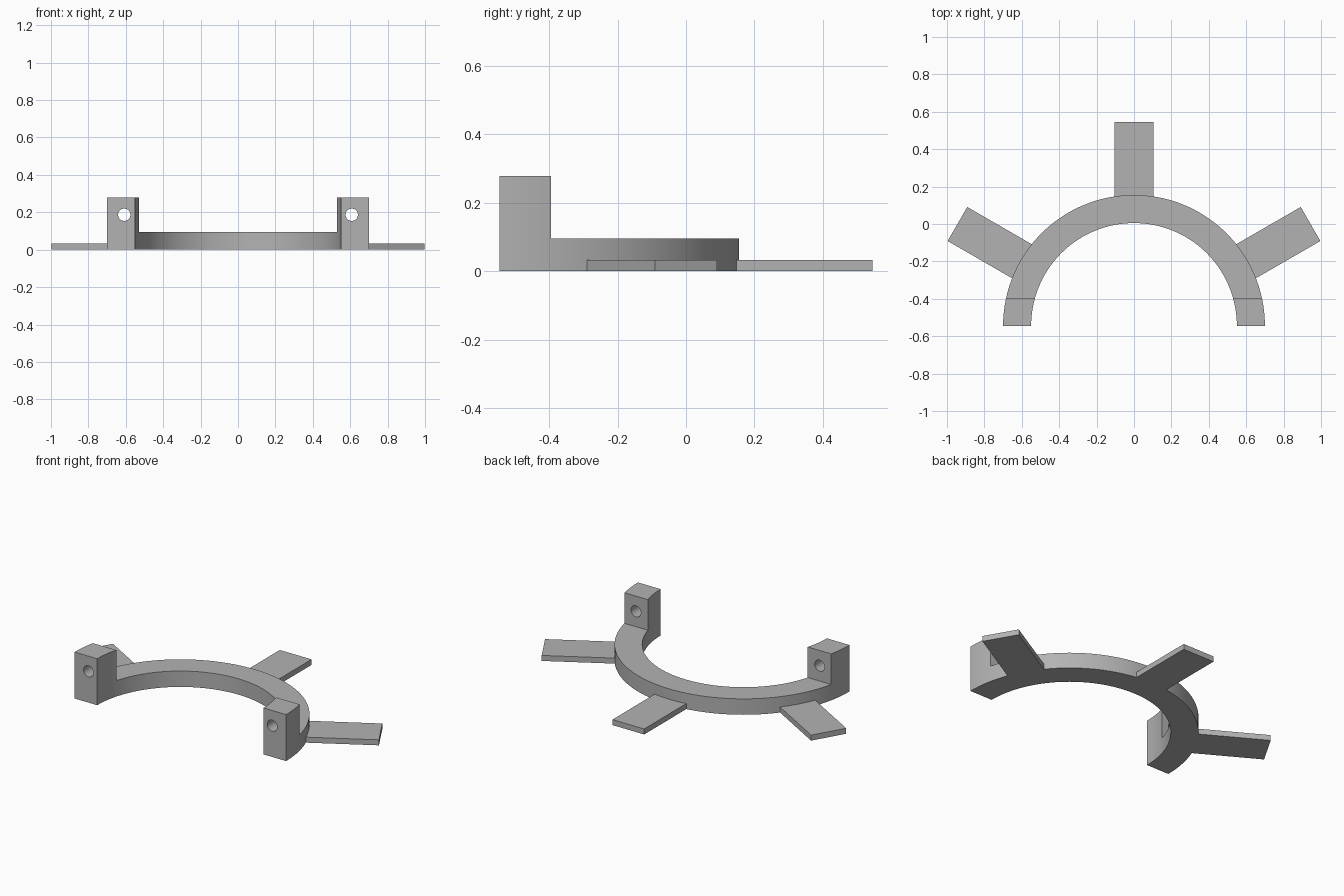
import bpy, bmesh
from math import sin, cos, pi, radians
from mathutils import Matrix, Vector

cube = bpy.data.objects.get("Cube")
if cube:
    bpy.data.objects.remove(cube, do_unlink=True)

CENTRE = Vector((0, -0.545, 0))      # centre of the half ring
R_IN, R_OUT = 0.55, 0.70
RING_H, POST_H, POST_D = 0.095, 0.278, 0.15
TAB_W, TAB_H, TAB_END = 0.21, 0.033, 1.09
SEGMENTS = 72

grey = bpy.data.materials.new("plain grey")
grey.use_nodes = True
grey.diffuse_color = (0.45, 0.45, 0.45, 1)
grey.node_tree.nodes["Principled BSDF"].inputs["Base Color"].default_value = grey.diffuse_color


def finish(name, bm):
    bmesh.ops.recalc_face_normals(bm, faces=bm.faces)
    mesh = bpy.data.meshes.new(name)
    bm.to_mesh(mesh)
    bm.free()
    mesh.materials.append(grey)
    obj = bpy.data.objects.new(name, mesh)
    bpy.context.collection.objects.link(obj)
    return obj


def box(name, low, high, turn=0.0):
    """Box between two corners, turned about the ring centre."""
    low, high = Vector(low), Vector(high)
    bm = bmesh.new()
    bmesh.ops.create_cube(bm, size=1)
    place = (Matrix.Translation(CENTRE) @ Matrix.Rotation(turn, 4, 'Z')
             @ Matrix.Translation((low + high) / 2) @ Matrix.Diagonal((*(high - low), 1)))
    bm.transform(place)
    return finish(name, bm)


def select_only(obj):
    bpy.ops.object.select_all(action='DESELECT')
    obj.select_set(True)
    bpy.context.view_layer.objects.active = obj


def cut(obj, cutter):
    mod = obj.modifiers.new("cut", 'BOOLEAN')
    mod.operation, mod.solver, mod.object = 'DIFFERENCE', 'EXACT', cutter
    cutter.hide_render = True
    select_only(obj)
    bpy.ops.object.modifier_apply(modifier=mod.name)
    bpy.data.objects.remove(cutter, do_unlink=True)


# Half ring, raised to the height of the end posts
bm = bmesh.new()
angles = [pi * i / SEGMENTS for i in range(SEGMENTS + 1)]
outline = [(R_OUT, a) for a in angles] + [(R_IN, a) for a in reversed(angles)]
face = bm.faces.new([bm.verts.new(CENTRE + Vector((r * cos(a), r * sin(a), 0)))
                     for r, a in outline])
raised = bmesh.ops.extrude_face_region(bm, geom=[face])["geom"]
bmesh.ops.translate(bm, vec=(0, 0, POST_H),
                    verts=[v for v in raised if isinstance(v, bmesh.types.BMVert)])
ring = finish("half_ring_with_end_posts", bm)

# Lower the ring between the posts
cut(ring, box("ring_cutter", (-1, POST_D, RING_H), (1, 1, 1)))

# Bolt hole through each post
for side in (-1, 1):
    bm = bmesh.new()
    bmesh.ops.create_cone(bm, cap_ends=True, segments=32, radius1=0.033, radius2=0.033, depth=0.6)
    bm.transform(Matrix.Translation((side * 0.608, CENTRE.y, 0.187)) @ Matrix.Rotation(pi / 2, 4, 'X'))
    cut(ring, finish("hole_cutter", bm))

select_only(ring)
bpy.ops.object.shade_smooth_by_angle(angle=radians(30))

# Three flat mounting tabs radiating from the ring
tab_start = (R_OUT ** 2 - (TAB_W / 2) ** 2) ** 0.5 - 0.002
for name, degrees in (("left_tab", 30), ("back_tab", 90), ("right_tab", 150)):
    box(name, (tab_start, -TAB_W / 2, 0), (TAB_END, TAB_W / 2, TAB_H), radians(degrees))
